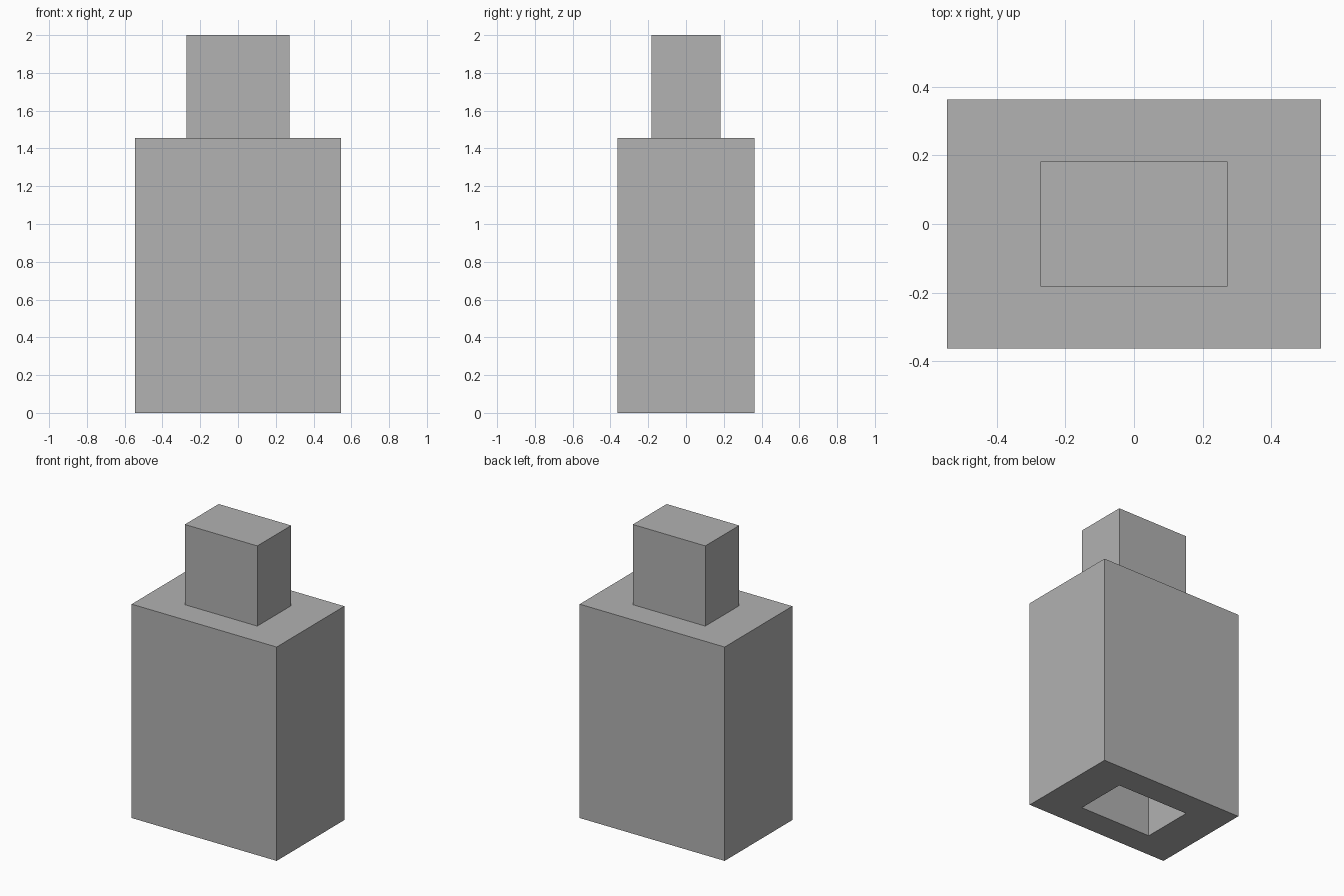
import bpy
import bmesh
from mathutils import Matrix, Vector

cube = bpy.data.objects.get("Cube")
if cube:
    bpy.data.objects.remove(cube, do_unlink=True)

UNIT = 2 / 11  # the whole shape sits on a regular module
BODY = Vector((6, 4, 8)) * UNIT
STEP = 3 * UNIT  # height of the plug and depth of the socket

grey = bpy.data.materials.new("plain grey")
grey.use_nodes = True
colour = (0.445, 0.445, 0.445, 1)
grey.diffuse_color = colour
grey.node_tree.nodes["Principled BSDF"].inputs["Base Color"].default_value = colour


def half_size_step(bm, direction):
    """Inset a half-size rectangle in the end cap and move it upward."""
    bm.normal_update()
    cap = next(f for f in bm.faces if f.normal.z * direction > 0.9)
    centre = cap.calc_center_median()
    bmesh.ops.inset_individual(bm, faces=[cap], thickness=UNIT / 2)
    for v in cap.verts:
        v.co.x = centre.x + (BODY.x / 4 if v.co.x > 0 else -BODY.x / 4)
        v.co.y = centre.y + (BODY.y / 4 if v.co.y > 0 else -BODY.y / 4)
    result = bmesh.ops.extrude_discrete_faces(bm, faces=[cap])
    for v in result["faces"][0].verts:
        v.co.z += STEP


# Block body
bm = bmesh.new()
bmesh.ops.create_cube(bm, size=1, matrix=Matrix.Translation((0, 0, BODY.z / 2)) @ Matrix.Diagonal((*BODY, 1)))

# Plug on top, matching socket underneath
half_size_step(bm, 1)
half_size_step(bm, -1)
bmesh.ops.recalc_face_normals(bm, faces=bm.faces)

mesh = bpy.data.meshes.new("block_with_plug_and_socket")
bm.to_mesh(mesh)
bm.free()
mesh.materials.append(grey)
block = bpy.data.objects.new("block_with_plug_and_socket", mesh)
bpy.context.collection.objects.link(block)
